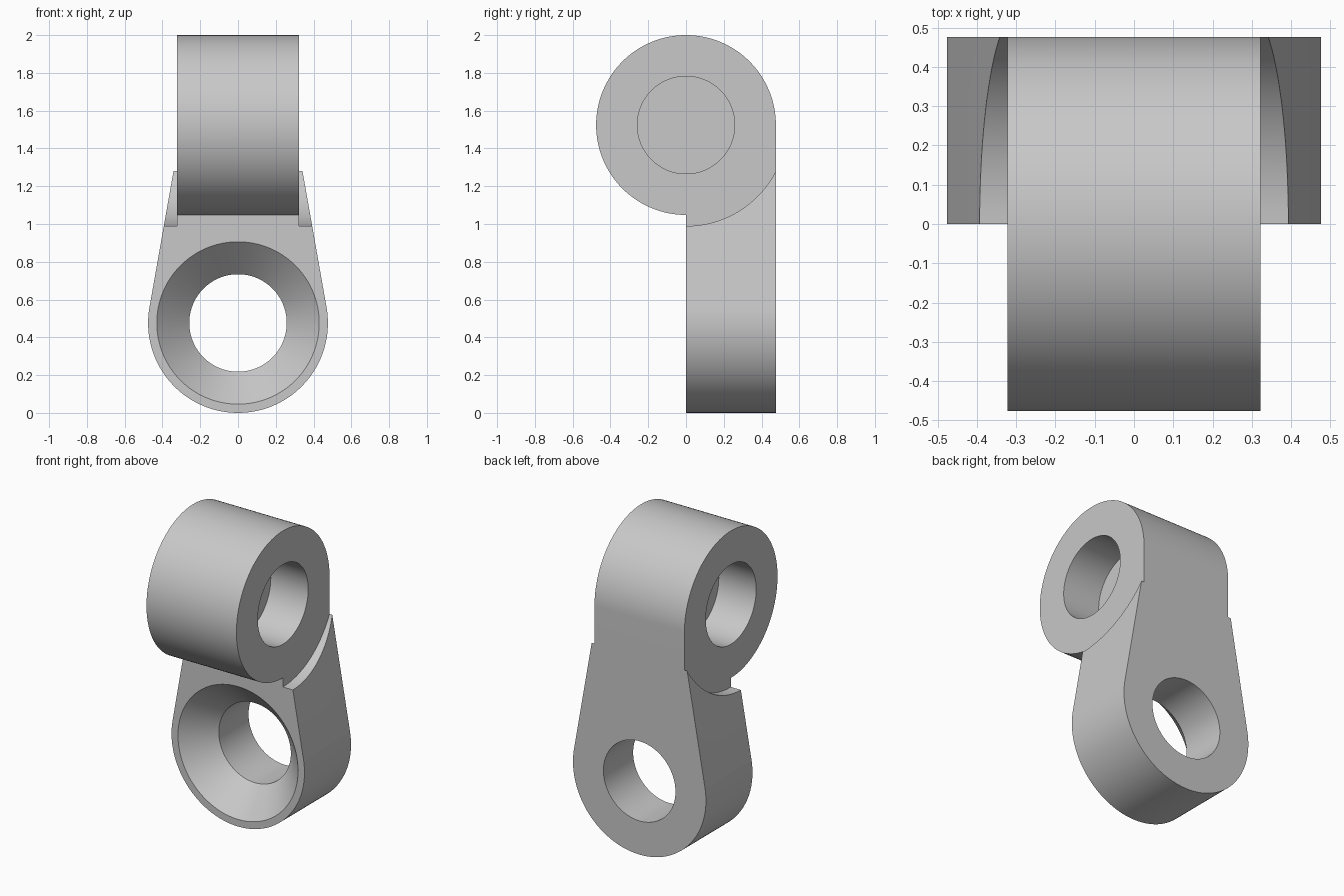
import bpy
import bmesh
from math import sin, cos, pi, radians, tan
from mathutils import Vector

if "Cube" in bpy.data.objects:
    bpy.data.objects.remove(bpy.data.objects["Cube"], do_unlink=True)

R = 0.476            # outer radius of both eyes
HOLE = 0.258         # bore radius
HALF = 0.322         # half width of the barrel
TOP = 2 - R          # barrel axis height
RELIEF = 0.535       # clearance radius beside the barrel
POCKET = 0.268       # depth of the blind bores
SEGS = 96

grey = bpy.data.materials.new("plain grey")
grey.use_nodes = True
grey.diffuse_color = (0.58, 0.58, 0.58, 1)
grey.node_tree.nodes["Principled BSDF"].inputs["Base Color"].default_value = grey.diffuse_color


def arc(cx, cz, r, start, end, n=SEGS):
    steps = [radians(start + (end - start) * i / n) for i in range(n + 1)]
    return [(cx + r * cos(a), cz + r * sin(a)) for a in steps]


def loft(name, axis, rings):
    """Solid through equal-length outlines; each ring is (position, outline)."""
    bm = bmesh.new()
    loops = []
    for pos, outline in rings:
        loops.append([bm.verts.new((pos, u, v) if axis == "x" else (u, pos, v))
                      for u, v in outline])
    for a, b in zip(loops, loops[1:]):
        for i in range(len(a)):
            j = (i + 1) % len(a)
            bm.faces.new((a[i], a[j], b[j], b[i]))
    bm.faces.new(loops[0])
    bm.faces.new(loops[-1])
    bmesh.ops.recalc_face_normals(bm, faces=bm.faces)
    mesh = bpy.data.meshes.new(name)
    bm.to_mesh(mesh)
    bm.free()
    mesh.materials.append(grey)
    ob = bpy.data.objects.new(name, mesh)
    bpy.context.collection.objects.link(ob)
    return ob


def circle(cx, cz, r):
    return arc(cx, cz, r, 0, 360)[:-1]


def combine(target, tool, operation):
    mod = target.modifiers.new(operation.lower(), "BOOLEAN")
    mod.operation = operation
    mod.solver = "EXACT"
    mod.object = tool
    bpy.context.view_layer.objects.active = target
    bpy.ops.object.modifier_apply(modifier=mod.name)
    bpy.data.objects.remove(tool, do_unlink=True)


# Tapered plate: round lower end, sides tangent to it
TAPER = 10
plate_top = 1.35
a = radians(TAPER)
top_x = (R - (plate_top - R) * sin(a)) / cos(a)
outline = arc(0, R, R, 180 - TAPER, 360 + TAPER) + [(top_x, plate_top), (-top_x, plate_top)]
body = loft("pivot_link", "y", [(0, outline), (R, outline)])

# Curved relief beside the barrel
for side in (-1, 1):
    ring = circle(0, TOP, RELIEF)
    combine(body, loft("relief_cutter", "x", [(side * HALF, ring), (side * 0.7, ring)]),
            "DIFFERENCE")

# Barrel with a flat back running down into the plate
profile = arc(0, TOP, R, 0, 270) + [(0, 0.95), (R, 0.95)]
combine(body, loft("barrel", "x", [(-HALF, profile), (HALF, profile)]), "UNION")

# Blind bore in each end of the barrel
for side in (-1, 1):
    ring = circle(0, TOP, HOLE)
    combine(body, loft("bore_cutter", "x",
                       [(side * (HALF - POCKET), ring), (side * 0.5, ring)]), "DIFFERENCE")

# Countersunk through hole in the plate
SINK = 0.43
lip = 0.02
combine(body, loft("countersink_cutter", "y", [
    (-lip, circle(0, R, SINK + lip)),
    (SINK - HOLE, circle(0, R, HOLE)),
    (R + 0.1, circle(0, R, HOLE))]), "DIFFERENCE")

# Smooth round walls, crisp edges
bpy.ops.object.select_all(action="DESELECT")
body.select_set(True)
bpy.context.view_layer.objects.active = body
bpy.ops.object.shade_smooth_by_angle(angle=radians(25))
